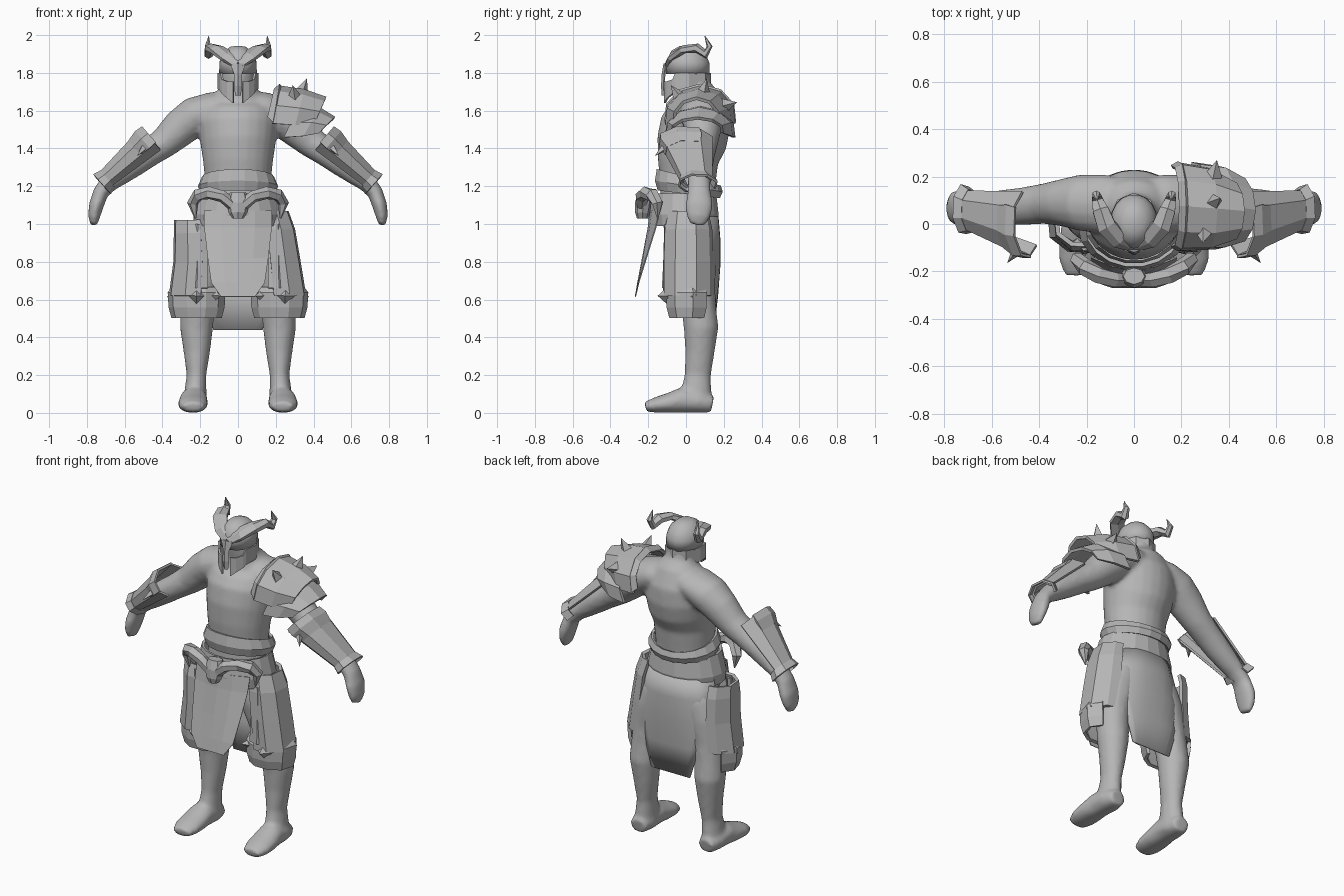
import bpy, bmesh, math
from mathutils import Vector as V

gray = bpy.data.materials.new("plain_gray")
gray.diffuse_color = (0.47, 0.47, 0.47, 1)


def add_grid(bm, rows, closed=False, caps=False):
    """Skin a list of equally long point rows with quads."""
    vs = [[bm.verts.new(p) for p in r] for r in rows]
    n = len(vs[0])
    for a, b in zip(vs, vs[1:]):
        for i in range(n if closed else n - 1):
            j = (i + 1) % n
            bm.faces.new((a[i], a[j], b[j], b[i]))
    if caps:
        bm.faces.new(vs[0][::-1])
        bm.faces.new(vs[-1])


def finish(name, bm, thick=0, smooth=False):
    bmesh.ops.recalc_face_normals(bm, faces=bm.faces)
    me = bpy.data.meshes.new(name)
    bm.to_mesh(me)
    bm.free()
    me.materials.append(gray)
    for p in me.polygons:
        p.use_smooth = smooth
    ob = bpy.data.objects.new(name, me)
    bpy.context.collection.objects.link(ob)
    if thick:
        m = ob.modifiers.new("thickness", 'SOLIDIFY')
        m.thickness, m.offset = thick, 0
    return ob


def tube_rows(path, ref, n, s=1):
    """Elliptical rings (x, y, z, ru, rv) along a path; s mirrors x."""
    pts = [V(p[:3]) for p in path]
    rows = []
    for i, p in enumerate(path):
        t = (pts[min(i + 1, len(pts) - 1)] - pts[max(i - 1, 0)]).normalized()
        u = V(ref).cross(t).normalized()
        v = t.cross(u)
        ring = []
        for k in range(n):
            a = 2 * math.pi * k / n
            q = pts[i] + u * p[3] * math.cos(a) + v * p[4] * math.sin(a)
            ring.append((q.x * s, q.y, q.z))
        rows.append(ring)
    return rows


def tube(name, path, ref, n, s=1, smooth=False):
    bm = bmesh.new()
    add_grid(bm, tube_rows(path, ref, n, s), True, True)
    return finish(name, bm, 0, smooth)


def arc_plate(name, rows, angles, s=1, thick=0.015, closed=False):
    """Plate from arcs (centre, U, W): centre + U cos + W sin."""
    pts = []
    for c, u, w in rows:
        ring = []
        for d in angles:
            a = math.radians(d)
            q = V(c) + V(u) * math.cos(a) + V(w) * math.sin(a)
            ring.append((q.x * s, q.y, q.z))
        pts.append(ring)
    bm = bmesh.new()
    add_grid(bm, pts, closed)
    return finish(name, bm, thick)


def spike(name, base, tip, r=0.03):
    b, t = V(base), V(tip)
    d = (t - b).normalized()
    u = d.cross(V((0.02, 0.03, 1)) if abs(d.z) < .8 else V((1, .2, 0))).normalized()
    w = d.cross(u)
    bm = bmesh.new()
    ring = [bm.verts.new(b + q * r) for q in (u, w, -u, -w)]
    top = bm.verts.new(t)
    for i in range(4):
        bm.faces.new((ring[i], ring[(i + 1) % 4], top))
    bm.faces.new(ring[::-1])
    finish(name, bm)


# Body: overlapping tubes fused into one smooth skin
bm = bmesh.new()
torso = [(0, .03, .86, .13, .09), (0, .02, .94, .18, .12), (0, 0, 1.05, .19, .14),
         (0, .01, 1.2, .172, .145), (0, .01, 1.33, .185, .16), (0, .03, 1.43, .2, .185),
         (0, .05, 1.53, .212, .185), (0, .07, 1.61, .195, .158), (0, .065, 1.67, .145, .12),
         (0, .045, 1.72, .095, .09), (0, .03, 1.8, .083, .09), (0, .02, 1.9, .06, .07)]
arm = [(.02, .075, 1.63, .075, .11), (.13, .085, 1.612, .088, .125), (.225, .09, 1.572, .105, .12),
       (.305, .09, 1.51, .1, .1), (.385, .085, 1.435, .083, .085), (.47, .075, 1.375, .073, .08),
       (.55, .07, 1.32, .07, .075), (.63, .07, 1.26, .06, .065), (.68, .07, 1.22, .05, .06),
       (.725, .07, 1.17, .042, .062), (.75, .07, 1.1, .04, .074), (.762, .065, 1.04, .032, .065),
       (.763, .06, .995, .018, .04)]
leg = [(.1, .03, .97, .1, .11), (.13, .035, .88, .12, .125), (.17, .04, .78, .122, .12),
       (.2, .05, .65, .105, .105), (.213, .068, .55, .09, .093), (.22, .08, .45, .088, .092),
       (.218, .073, .32, .07, .078), (.22, .062, .2, .052, .07), (.225, .055, .12, .058, .08),
       (.23, .05, .03, .065, .085)]
foot = [(.23, .14, .045, .045, .05), (.232, .07, .058, .06, .07), (.235, -.02, .068, .07, .074),
        (.238, -.09, .052, .054, .08), (.239, -.155, .042, .043, .078), (.238, -.215, .032, .027, .055)]
add_grid(bm, tube_rows(torso, (0, 1, 0), 24), True, True)
for s in (-1, 1):
    add_grid(bm, tube_rows(arm, (0, 1, 0), 16, s), True, True)
    add_grid(bm, tube_rows(leg, (0, 1, 0), 16, s), True, True)
    add_grid(bm, tube_rows(foot, (1, 0, 0), 16, s), True, True)
for v in bm.verts:
    v.co.z = max(v.co.z, .001)
body = finish("body", bm, smooth=True)
m = body.modifiers.new("fuse", 'REMESH')
m.mode, m.voxel_size, m.use_smooth_shade = 'VOXEL', 0.012, True
m = body.modifiers.new("soften", 'SMOOTH')
m.factor, m.iterations = 0.5, 7

# Helmet: dome, cheek and neck guard with open eye slit, nose guard
tube("helmet_dome", [(0, .01, 1.795, .1, .117), (0, .01, 1.86, .098, .115),
                     (0, .015, 1.905, .08, .095), (0, .02, 1.935, .045, .055),
                     (0, .02, 1.942, .01, .01)], (0, 1, 0), 18, 1, True)
bm = bmesh.new()
cheek = [[], [], []]
for d, top, low in ((14, 1.755, 1.64), (32, 1.755, 1.665), (52, 1.765, 1.69), (60, 1.8, 1.705),
                    (95, 1.8, 1.715), (140, 1.8, 1.71), (180, 1.8, 1.70),
                    (220, 1.8, 1.71), (265, 1.8, 1.715), (300, 1.8, 1.705),
                    (308, 1.765, 1.69), (328, 1.755, 1.665), (346, 1.755, 1.64)):
    a = math.radians(d)
    for row, z in zip(cheek, (top, (top + low) / 2, low)):
        row.append((.103 * math.sin(a), .005 - .121 * math.cos(a), z))
add_grid(bm, cheek)
finish("helmet_cheek_guard", bm, .012)
bm = bmesh.new()
add_grid(bm, [[(-w, y + .012, z), (0, y, z), (w, y + .012, z)] for w, y, z in
              ((.04, -.115, 1.85), (.018, -.125, 1.79), (.02, -.128, 1.73), (.012, -.125, 1.68))])
finish("nose_guard", bm, .008)

for s in (-1, 1):
    # Horns sweeping from the brow back and up
    tube("helmet_horn", [(0, -.095, 1.85, .016, .035), (.06, -.07, 1.89, .02, .045),
                         (.115, -.01, 1.925, .022, .046), (.142, .06, 1.93, .026, .038),
                         (.155, .105, 1.9, .026, .026), (.16, .125, 1.94, .016, .018),
                         (.155, .1, 1.995, .002, .002)], (1, 0, 0), 6, s)

    # Forearm guard, elbow plate and wrist cuff
    A, B = V((.455, 0, 1.445)), V((.73, .065, 1.205))
    up = V((.66, 0, .75))

    def ring(t, k=1.0):
        return (A.lerp(B, t), up * (.088 - .04 * t) * k, V((0, -(.14 - .065 * t) * k, 0)))
    arc = (-75, -30, 20, 65, 105, 140)
    arc_plate("forearm_guard", [ring(.0), ring(.45), ring(.92)], arc, s, .012)
    arc_plate("elbow_plate", [ring(-.02, 1.0), ring(.1, 1.12), ring(.26, 1.02)], arc[1:5], s, .012)
    arc_plate("wrist_cuff", [ring(.86, 1.05), ring(.97, 1.35)], (-120,) + arc + (180,), s, .012)
    spike("elbow_spur", (s * .5, -.12, 1.4), (s * .535, -.165, 1.36), .02)

    # Thigh plate, steeper on one side
    dims = (((1.065, .165, .1, .1), (.97, .185, .115, .12), (.8, .205, .125, .125), (.62, .225, .135, .125))
            if s > 0 else
            ((1.02, .225, .11, .1), (.95, .225, .112, .12), (.8, .22, .12, .125), (.62, .23, .135, .125)))
    rows = [((x, .01, z), (r, 0, 0), (0, ry, 0)) for z, x, r, ry in dims]
    arc_plate("thigh_plate", rows, (-105, -70, -30, 20, 60, 85), s, .02)
    rows = [((.2, .0, z), (r, 0, 0), (0, ry, 0)) for z, r, ry in
            ((1.0, .06, .105), (.84, .07, .11), (.66, .08, .12))]
    arc_plate("thigh_front_strip", rows, (-120, -80, -40), s, .02)

    # Knee guard with spikes
    rows = [((.22, .015, z), (r, 0, 0), (0, ry, 0)) for z, r, ry in
            ((.66, .125, .1), (.635, .145, .118), (.56, .14, .115), (.505, .125, .1))]
    arc_plate("knee_guard", rows, (-180, -140, -110, -70, -35, 10, 50), s, .02)
    x = s * .22 if s < 0 else .25
    spike("knee_spike_front", (x, -.095, .62), (x, -.15, .62), .05)
    spike("knee_spike_side", (s * .345, .03, .615), (s * .375, .035, .615), .035)
    spike("knee_spike_inner", (s * .12, -.07, .62), (s * .09, -.1, .62), .025)

    # Horns of the belt buckle
    tube("buckle_horn", [(.03, -.235, 1.1, .03, .03), (.08, -.235, 1.145, .032, .035),
                         (.15, -.215, 1.165, .034, .038), (.21, -.18, 1.155, .034, .038),
                         (.24, -.15, 1.11, .03, .032), (.225, -.15, 1.03, .004, .004)],
         (.1, 1, .2), 6, s)

# Shoulder armour on one side, narrowing outward
fan = (-12, 22, 55, 90, 125, 158, 192)
arc_plate("shoulder_plate_upper",
          [((.185, .075, 1.565), (0, -.182, 0), (.03, 0, .16)),
           ((.31, .065, 1.555), (0, -.17, 0), (.04, 0, .15)),
           ((.41, .055, 1.55), (0, -.12, 0), (.055, 0, .115))], fan, 1, .018)
arc_plate("shoulder_plate_lower",
          [((.255, .075, 1.485), (0, -.182, 0), (.06, 0, .13)),
           ((.36, .07, 1.49), (0, -.172, 0), (.07, 0, .12)),
           ((.44, .06, 1.495), (0, -.135, 0), (.07, 0, .065))], fan, 1, .018)
arc_plate("shoulder_rim",
          [((.165, .075, 1.59), (0, -.17, 0), (.03, 0, .12)),
           ((.195, .075, 1.572), (0, -.188, 0), (.03, 0, .165))], fan, 1, .015)
spike("shoulder_spike_front", (.3, -.02, 1.65), (.29, -.08, 1.735), .05)
spike("shoulder_spike_top", (.335, .09, 1.69), (.365, .11, 1.77), .04)
spike("shoulder_spike_back", (.33, .18, 1.62), (.35, .27, 1.645), .05)

# Belts: rings leaning up toward the front
full = range(0, 360, 20)
arc_plate("upper_belt", [((0, .015, z), (rx, 0, 0), (0, -ry, tilt)) for z, rx, ry, tilt in
                         ((1.16, .19, .16, .02), (1.2, .205, .175, .03), (1.245, .185, .165, .045))],
          full, 1, .015, True)
arc_plate("lower_belt", [((0, -.01, z), (rx, 0, 0), (0, -ry, 0)) for z, rx, ry in
                         ((.99, .225, .165), (1.05, .23, .178), (1.16, .2, .165))],
          full, 1, .015, True)

# Beast head buckle
tube("buckle_head", [(0, -.23, 1.03, .03, .03), (0, -.23, 1.06, .05, .04),
                     (0, -.225, 1.11, .062, .045), (0, -.22, 1.165, .045, .035)], (0, 1, 0), 8)

# Front and back cloth
bm = bmesh.new()
add_grid(bm, [[(w * k, y + .05 * k * k * c, z) for k in (-1, -.5, 0, .5, 1)] for w, y, z, c in
              ((.18, -.19, 1.07, 1), (.178, -.2, .98, .8), (.16, -.23, .82, .4),
               (.142, -.255, .69, .1), (.09, -.268, .615, 0))])
finish("front_cloth", bm, .006)
bm = bmesh.new()
add_grid(bm, [[(w * k, y - c * k * k * abs(k), z) for k in (-1, -.75, -.5, -.25, 0, .25, .5, .75, 1)]
              for w, y, z, c in
              ((.22, .168, 1.04, .13), (.245, .178, .92, .11), (.24, .178, .78, .07),
               (.185, .166, .62, .025), (.13, .145, .44, .0))])
finish("back_cloth", bm, .008, True)
